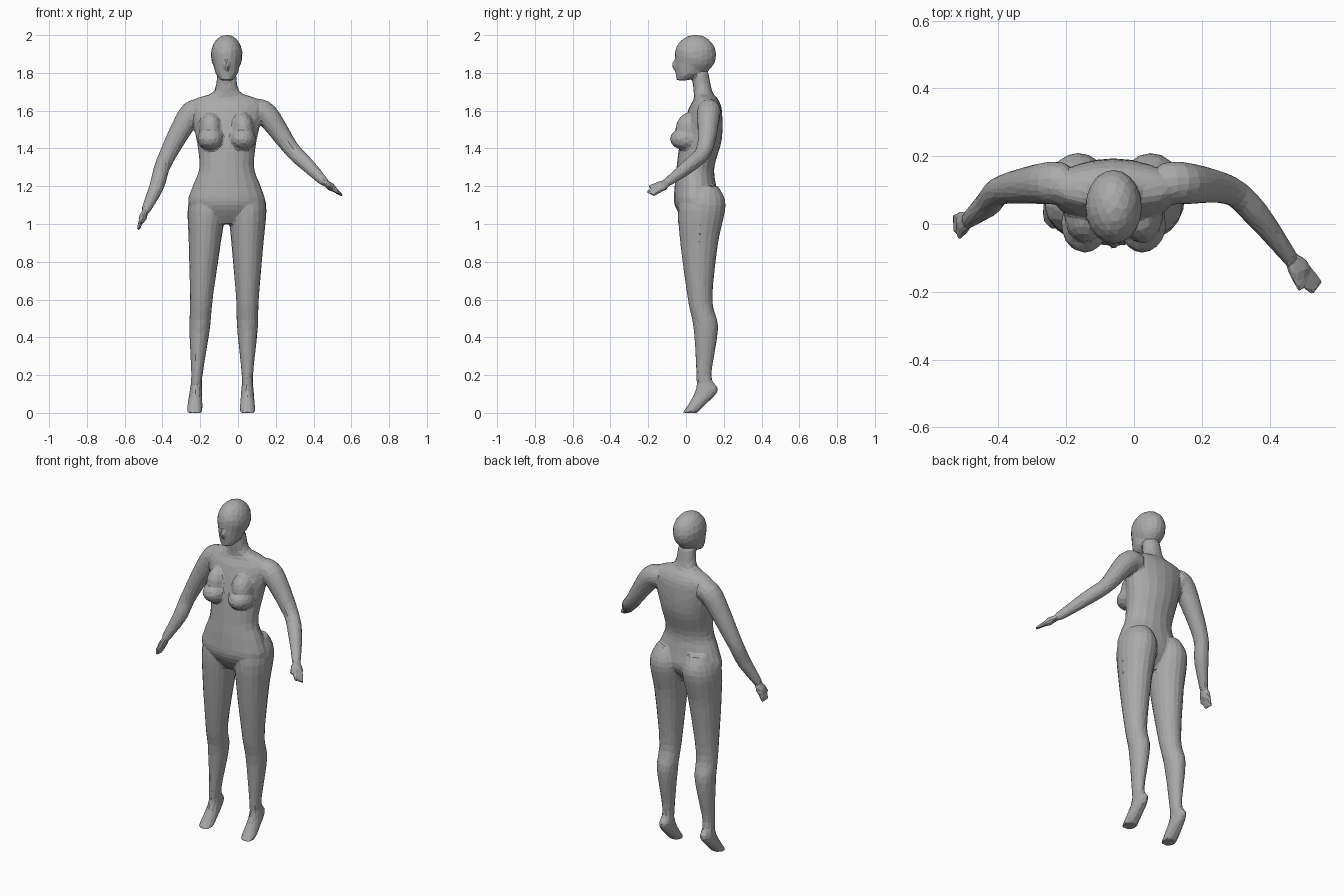
import bpy, bmesh, math
from mathutils import Vector, Matrix

cube = bpy.data.objects.get("Cube")
if cube:
    bpy.data.objects.remove(cube, do_unlink=True)

SIDES = 20
STEPS = 5
MIDDLE = -.06
bm = bmesh.new()


def blend(before, start, end, after, t):
    """Point on the smooth curve from start to end."""
    return [b + t * (c - a + t * (2 * a - 5 * b + 4 * c - d + t * (3 * (b - c) + d - a))) / 2
            for a, b, c, d in zip(before, start, end, after)]


def resample(keys):
    last = len(keys) - 1
    points = []
    for i in range(last):
        around = [keys[min(max(i + k, 0), last)] for k in (-1, 0, 1, 2)]
        points += [blend(*around, step / STEPS) for step in range(STEPS)]
    return points + [keys[-1]]


def skin(rings):
    """Closed surface through rings of (centre, side axis, depth axis)."""
    angles = [math.tau * k / SIDES for k in range(SIDES)]
    loops = [[bm.verts.new(centre + side * math.cos(a) + depth * math.sin(a)) for a in angles]
             for centre, side, depth in rings]
    for low, high in zip(loops, loops[1:]):
        for k in range(SIDES):
            n = (k + 1) % SIDES
            bm.faces.new((low[k], low[n], high[n], high[k]))
    bm.faces.new(loops[0][::-1])
    bm.faces.new(loops[-1])


def stack(keys, centre_x):
    """Level rings of (height, half width, front, back); centre_x gives x at a height."""
    skin([(Vector((centre_x(z), (front + back) / 2, z)),
           Vector((half, 0, 0)), Vector((0, (back - front) / 2, 0)))
          for z, half, front, back in resample(keys)])


def limb(path, radii, flat=1):
    """Rings square to a path, flattened where asked."""
    points = resample([(*point, radius) for point, radius in zip(path, radii)])
    rings = []
    for i, (x, y, z, radius) in enumerate(points):
        ahead = Vector(points[min(i + 1, len(points) - 1)][:3])
        behind = Vector(points[max(i - 1, 0)][:3])
        along = (ahead - behind).normalized()
        side = along.cross(Vector((0, 1, 0))).normalized()
        rings.append((Vector((x, y, z)), side * radius * flat, along.cross(side) * radius))
    skin(rings)


def blob(centre, size):
    place = Matrix.Translation(centre) @ Matrix.Diagonal((*size, 1))
    bmesh.ops.create_uvsphere(bm, u_segments=SIDES, v_segments=SIDES, radius=1, matrix=place)


def on_middle(z):
    return MIDDLE


# Torso and neck
stack([(1, .08, 0, .1), (1.1, .2, -.06, .17), (1.2, .18, -.06, .16), (1.3, .145, -.05, .15),
       (1.45, .16, -.03, .19), (1.6, .195, .01, .19), (1.66, .17, .04, .17),
       (1.7, .07, .04, .14), (1.8, .05, .03, .12)], on_middle)

# Head: cranium, face and nose
blob((MIDDLE, .05, 1.895), (.084, .11, .107))
stack([(1.76, .03, -.05, .01), (1.8, .06, -.055, .09), (1.9, .08, -.06, .14)], on_middle)
blob((MIDDLE, -.055, 1.84), (.015, .02, .03))

# Breasts
for side in (-1, 1):
    x = MIDDLE + side * .085
    blob((x, 0, 1.45), (.07, .085, .06))
    blob((x, .02, 1.5), (.06, .075, .09))

# Legs: buttock, thigh, knee, calf and raised foot
LEG = [(1.2, .06, .02, .17), (1.1, .1, -.04, .21), (.9, .085, -.03, .17), (.6, .06, .01, .14),
       (.45, .055, .04, .17), (.2, .03, .055, .135), (.12, .033, .05, .17),
       (.04, .04, .01, .1), (0, .04, -.02, .06)]
for side in (-1, 1):
    stack(LEG, lambda z: MIDDLE - .03 * (1 - z) + side * (.14 - .03 * z))

# Arms: chest, shoulder, elbow, forearm, wrist and fingertip, posed differently on each side
LEFT = [(.08, .12, 1.6), (.15, .12, 1.58), (.28, .1, 1.4), (.36, .03, 1.32),
        (.46, -.1, 1.22), (.54, -.19, 1.16)]
RIGHT = [(-.2, .12, 1.6), (-.26, .12, 1.57), (-.39, .1, 1.33), (-.43, .06, 1.2),
         (-.49, .01, 1.07), (-.53, 0, .97)]
for joints in (LEFT, RIGHT):
    limb(joints[:-1], (.06, .062, .043, .039, .024))

    # Palm, fingers and thumb spread across the hand
    wrist, tip = Vector(joints[-2]), Vector(joints[-1])
    along = (tip - wrist).normalized()
    front = Vector((0, -1, 0))
    across = (front - along * along.dot(front)).normalized()
    knuckle = wrist.lerp(tip, .5)
    limb([wrist, wrist.lerp(tip, .3), knuckle], (.024, .035, .032), .6)
    for k in (-1, 0, 1):
        limb([knuckle + across * k * .018, tip + across * k * .02], (.014, .009))
    limb([wrist.lerp(tip, .2) + across * .02, wrist.lerp(tip, .7) + across * .045], (.014, .009))

# One continuous faceted skin
bmesh.ops.recalc_face_normals(bm, faces=bm.faces)
mesh = bpy.data.meshes.new("body")
bm.to_mesh(mesh)
bm.free()
body = bpy.data.objects.new("body", mesh)
bpy.context.collection.objects.link(body)

fuse = body.modifiers.new("fuse", "REMESH")
fuse.mode = "VOXEL"
fuse.voxel_size = .007
soften = body.modifiers.new("soften", "SMOOTH")
soften.iterations = 8
facet = body.modifiers.new("facet", "DECIMATE")
facet.ratio = .035

# Plain grey skin
grey = bpy.data.materials.new("plain grey")
grey.use_nodes = True
colour = (.4, .4, .4, 1)
grey.diffuse_color = colour
grey.node_tree.nodes["Principled BSDF"].inputs["Base Color"].default_value = colour
mesh.materials.append(grey)
